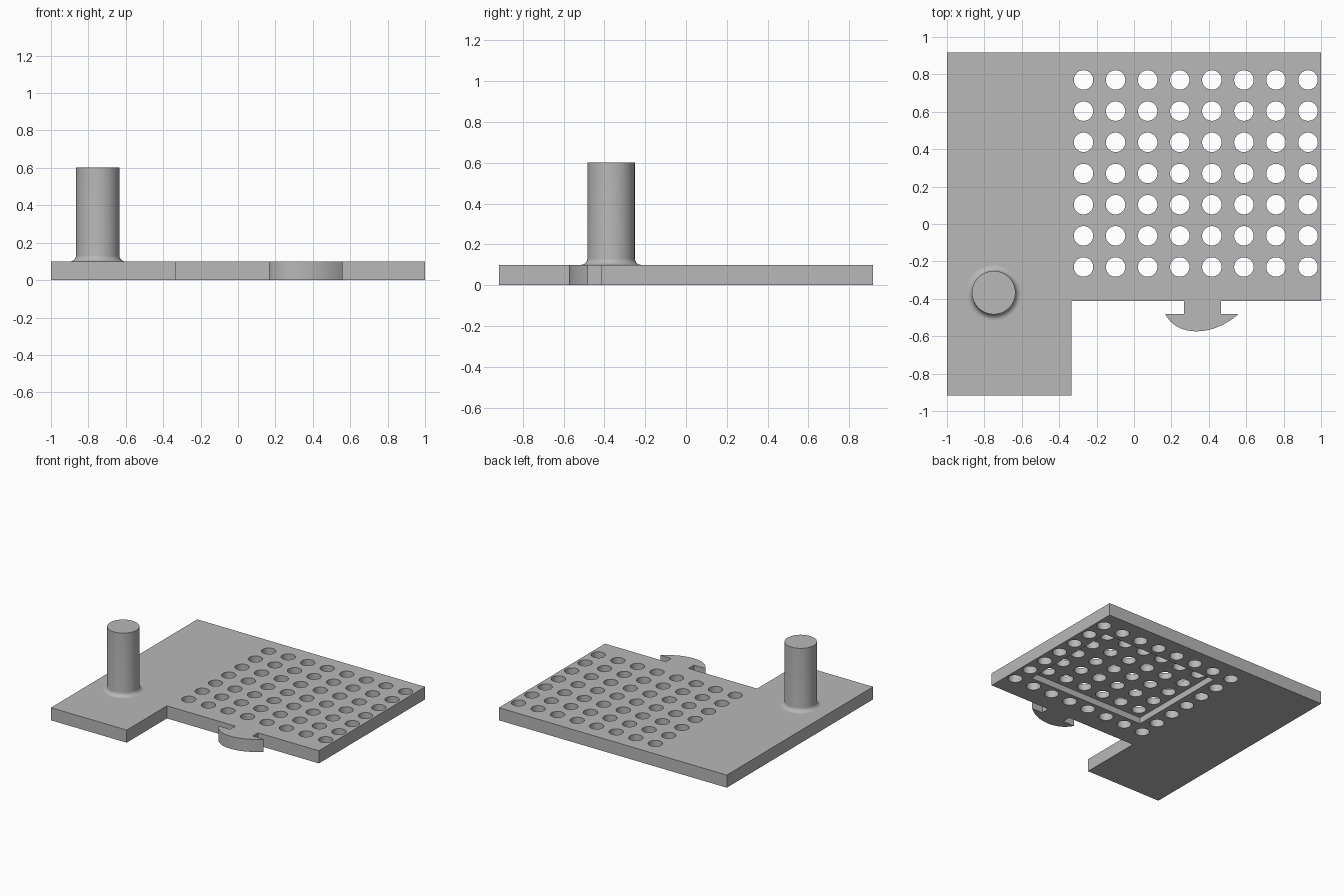
import bpy, bmesh, math
from mathutils import Matrix, Vector
from mathutils.geometry import interpolate_bezier

if "Cube" in bpy.data.objects:
    bpy.data.objects.remove(bpy.data.objects["Cube"], do_unlink=True)

THICK = 0.10          # plate thickness
POCKET = 0.05         # depth of the pocket under the plate

grey = bpy.data.materials.new("plain_grey")
grey.use_nodes = True
colour = (0.48, 0.48, 0.48, 1.0)
grey.diffuse_color = colour
grey.node_tree.nodes["Principled BSDF"].inputs["Base Color"].default_value = colour


def make_object(name, bm):
    """Turn a bmesh into a grey object."""
    bmesh.ops.recalc_face_normals(bm, faces=bm.faces)
    mesh = bpy.data.meshes.new(name)
    bm.to_mesh(mesh)
    bm.free()
    mesh.materials.append(grey)
    obj = bpy.data.objects.new(name, mesh)
    bpy.context.collection.objects.link(obj)
    return obj


def select(obj):
    bpy.ops.object.select_all(action='DESELECT')
    obj.select_set(True)
    bpy.context.view_layer.objects.active = obj


def cut(obj, cutter):
    """Subtract the cutter from the object, then discard it."""
    cutter.hide_render = True
    mod = obj.modifiers.new("cut", 'BOOLEAN')
    mod.operation = 'DIFFERENCE'
    mod.solver = 'EXACT'
    mod.object = cutter
    select(obj)
    bpy.ops.object.modifier_apply(modifier=mod.name)
    bpy.data.objects.remove(cutter, do_unlink=True)


def smooth(obj):
    select(obj)
    bpy.ops.object.shade_smooth_by_angle(angle=math.radians(30))


# Plate outline: L shape with a mushroom-shaped tab on the inner front edge
tab_arc = interpolate_bezier(Vector((0.166, -0.48)), Vector((0.23, -0.61)),
                             Vector((0.43, -0.60)), Vector((0.56, -0.48)), 25)
outline = [(-1, 0.917), (-1, -0.917), (-0.335, -0.917), (-0.335, -0.413),
           (0.267, -0.413), (0.267, -0.48)]
outline += [(p[0], p[1]) for p in tab_arc]
outline += [(0.465, -0.48), (0.465, -0.413), (1, -0.413), (1, 0.917)]

bm = bmesh.new()
base = bm.faces.new([bm.verts.new((x, y, 0)) for x, y in outline])
top = bmesh.ops.extrude_face_region(bm, geom=[base])["geom"]
bmesh.ops.translate(bm, vec=(0, 0, THICK),
                    verts=[v for v in top if isinstance(v, bmesh.types.BMVert)])
plate = make_object("perforated_plate", bm)

# Rectangular pocket in the underside
x0, x1, y0, y1 = -0.18, 0.845, -0.148, 0.685
bm = bmesh.new()
bmesh.ops.create_cube(bm, size=1, matrix=Matrix.Translation(
    ((x0 + x1) / 2, (y0 + y1) / 2, 0)) @ Matrix.Diagonal((x1 - x0, y1 - y0, 2 * POCKET, 1)))
cut(plate, make_object("pocket_cutter", bm))

# Grid of 8 x 7 round holes
bm = bmesh.new()
for i in range(8):
    for j in range(7):
        bmesh.ops.create_cone(bm, cap_ends=True, segments=32, radius1=0.052, radius2=0.052,
                              depth=0.4, matrix=Matrix.Translation(
                                  (-0.27 + i * 0.1715, -0.23 + j * 0.1667, 0.05)))
cut(plate, make_object("hole_cutter", bm))
smooth(plate)

# Upright peg with a fillet at its foot, turned from a profile
radius, fillet = 0.116, 0.032
profile = [(0, 0.08), (radius + fillet, 0.08)]
for k in range(9):
    a = math.radians(90 * k / 8)
    profile.append((radius + fillet * (1 - math.sin(a)), THICK + fillet * (1 - math.cos(a))))
profile += [(radius, 0.602), (0, 0.602)]

bm = bmesh.new()
verts = [bm.verts.new((r, 0, z)) for r, z in profile]
edges = [bm.edges.new(pair) for pair in zip(verts, verts[1:])]
bmesh.ops.spin(bm, geom=verts + edges, cent=(0, 0, 0), axis=(0, 0, 1),
               angle=2 * math.pi, steps=64)
bmesh.ops.remove_doubles(bm, verts=bm.verts, dist=1e-5)
peg = make_object("peg", bm)
peg.location = (-0.75, -0.367, 0)
smooth(peg)
